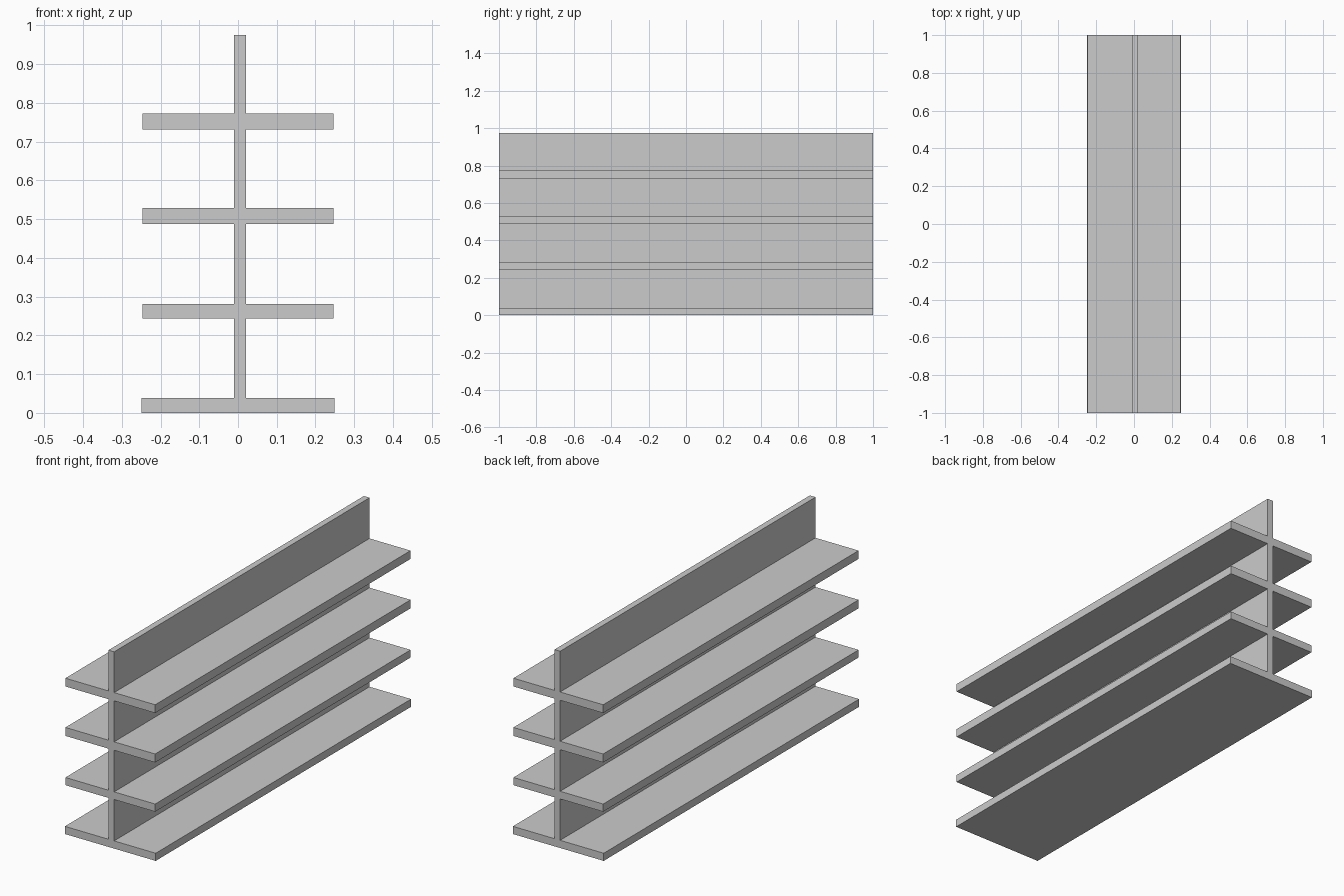
import bpy
import bmesh

if "Cube" in bpy.data.objects:
    bpy.data.objects.remove(bpy.data.objects["Cube"])

HALF_LENGTH = 1.0
POST_LEFT, POST_RIGHT, POST_TOP = -0.010, 0.021, 0.975

# Shelf levels: left x, right x, bottom z, top z
LEVELS = [
    (-0.249, 0.249, 0.000, 0.038),
    (-0.246, 0.246, 0.243, 0.281),
    (-0.246, 0.246, 0.487, 0.529),
    (-0.246, 0.246, 0.732, 0.773),
]


def side_outline(post_x, column):
    """Stepped outline of one side, from bottom to top."""
    points = []
    for level in LEVELS:
        edge, bottom, top = level[column], level[2], level[3]
        if bottom > 0:
            points.append((post_x, bottom))
        points += [(edge, bottom), (edge, top), (post_x, top)]
    return points + [(post_x, POST_TOP)]


# Double-sided shelf: one continuous cross-section extruded along y
profile = side_outline(POST_RIGHT, 1) + side_outline(POST_LEFT, 0)[::-1]

bm = bmesh.new()
face = bm.faces.new([bm.verts.new((x, -HALF_LENGTH, z)) for x, z in profile])
extruded = bmesh.ops.extrude_face_region(bm, geom=[face], use_keep_orig=True)
new_verts = [g for g in extruded["geom"] if isinstance(g, bmesh.types.BMVert)]
bmesh.ops.translate(bm, verts=new_verts, vec=(0, 2 * HALF_LENGTH, 0))
bmesh.ops.recalc_face_normals(bm, faces=bm.faces)

mesh = bpy.data.meshes.new("double_sided_shelf")
bm.to_mesh(mesh)
bm.free()
bpy.context.collection.objects.link(bpy.data.objects.new("double_sided_shelf", mesh))
